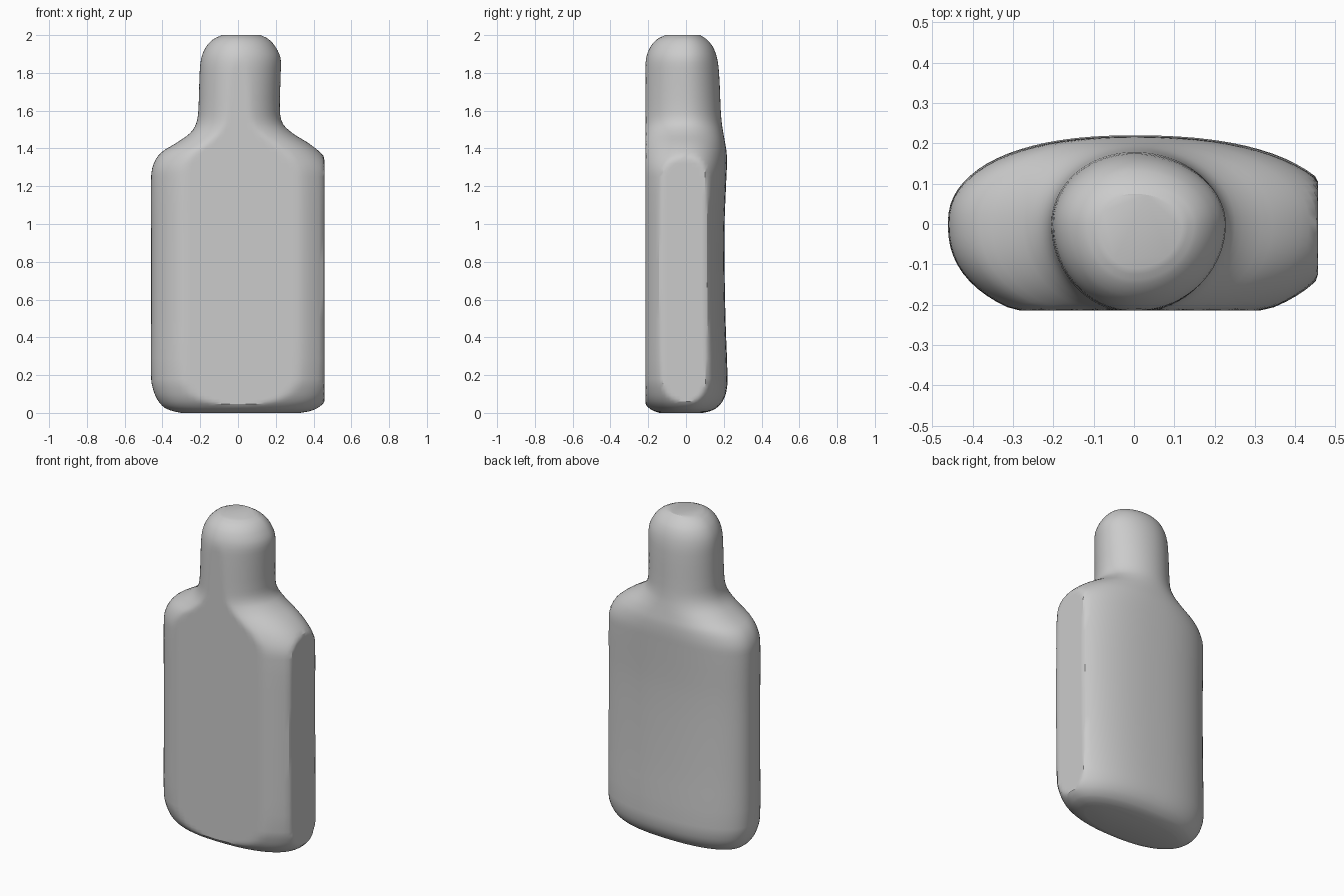
import bpy, bmesh, math

if "Cube" in bpy.data.objects:
    bpy.data.objects.remove(bpy.data.objects["Cube"])

# Bottle stations: height, left, right, back and front reach (before the flat cuts)
ROWS = [
    (0.00, 0.30, 0.33, 0.09, 0.14),
    (0.008, 0.34, 0.375, 0.125, 0.165),
    (0.025, 0.385, 0.42, 0.16, 0.195),
    (0.06, 0.42, 0.46, 0.193, 0.225),
    (0.11, 0.445, 0.487, 0.213, 0.245),
    (0.18, 0.46, 0.505, 0.22, 0.258),
    (0.50, 0.46, 0.51, 0.209, 0.26),
    (0.95, 0.46, 0.51, 0.203, 0.26),
    (1.25, 0.46, 0.505, 0.214, 0.26),
    (1.32, 0.446, 0.482, 0.217, 0.258),
    (1.38, 0.405, 0.434, 0.215, 0.25),
    (1.43, 0.325, 0.37, 0.207, 0.24),
    (1.48, 0.255, 0.29, 0.198, 0.232),
    (1.53, 0.222, 0.238, 0.19, 0.226),
    (1.60, 0.21, 0.222, 0.184, 0.223),
    (1.80, 0.203, 0.226, 0.175, 0.218),
    (1.88, 0.194, 0.225, 0.164, 0.211),
    (1.94, 0.168, 0.197, 0.141, 0.187),
    (1.98, 0.128, 0.16, 0.106, 0.15),
    (2.00, 0.085, 0.12, 0.075, 0.11),
]
SIDES = 72
STEPS = 3
FRONT_FLAT, RIGHT_FLAT = -0.214, 0.457


def slope(i, k):
    a, b = ROWS[max(i - 1, 0)], ROWS[min(i + 1, len(ROWS) - 1)]
    return (b[k] - a[k]) / (b[0] - a[0])


def station(i, t):
    # smooth interpolation between two stations
    a, b = ROWS[i], ROWS[i + 1]
    h = b[0] - a[0]
    out = [a[0] + h * t]
    for k in range(1, 5):
        out.append((2*t**3 - 3*t*t + 1) * a[k] + (t**3 - 2*t*t + t) * h * slope(i, k)
                   + (3*t*t - 2*t**3) * b[k] + (t**3 - t*t) * h * slope(i + 1, k))
    return out


def ring(bm, s):
    # rounded section, trimmed flat on the front and right side
    z, left, right, back, front = s
    n = 2.3 - 0.3 * min(max((z - 1.3) / 0.25, 0), 1)
    verts = []
    for j in range(SIDES):
        a = 2 * math.pi * j / SIDES
        c, d = math.cos(a), math.sin(a)
        x = abs(c) ** (2 / n) * (right if c > 0 else -left)
        y = abs(d) ** (2 / n) * (back if d > 0 else -front)
        verts.append(bm.verts.new((min(x, RIGHT_FLAT), max(y, FRONT_FLAT), z)))
    return verts


# Lofted bottle
bm = bmesh.new()
stations = [station(i, k / STEPS) for i in range(len(ROWS) - 1) for k in range(STEPS)]
stations.append(list(ROWS[-1]))
rings = [ring(bm, s) for s in stations]
for lo, hi in zip(rings, rings[1:]):
    for j in range(SIDES):
        k = (j + 1) % SIDES
        bm.faces.new((lo[j], lo[k], hi[k], hi[j]))
bm.faces.new(rings[0][::-1])
bm.faces.new(rings[-1])
bmesh.ops.remove_doubles(bm, verts=bm.verts, dist=0.0005)
bmesh.ops.recalc_face_normals(bm, faces=bm.faces)
mesh = bpy.data.meshes.new("bottle")
bm.to_mesh(mesh)
bm.free()
bottle = bpy.data.objects.new("bottle", mesh)
bpy.context.collection.objects.link(bottle)
bpy.context.view_layer.objects.active = bottle
bottle.select_set(True)
bpy.ops.object.shade_smooth_by_angle(angle=math.radians(30))
